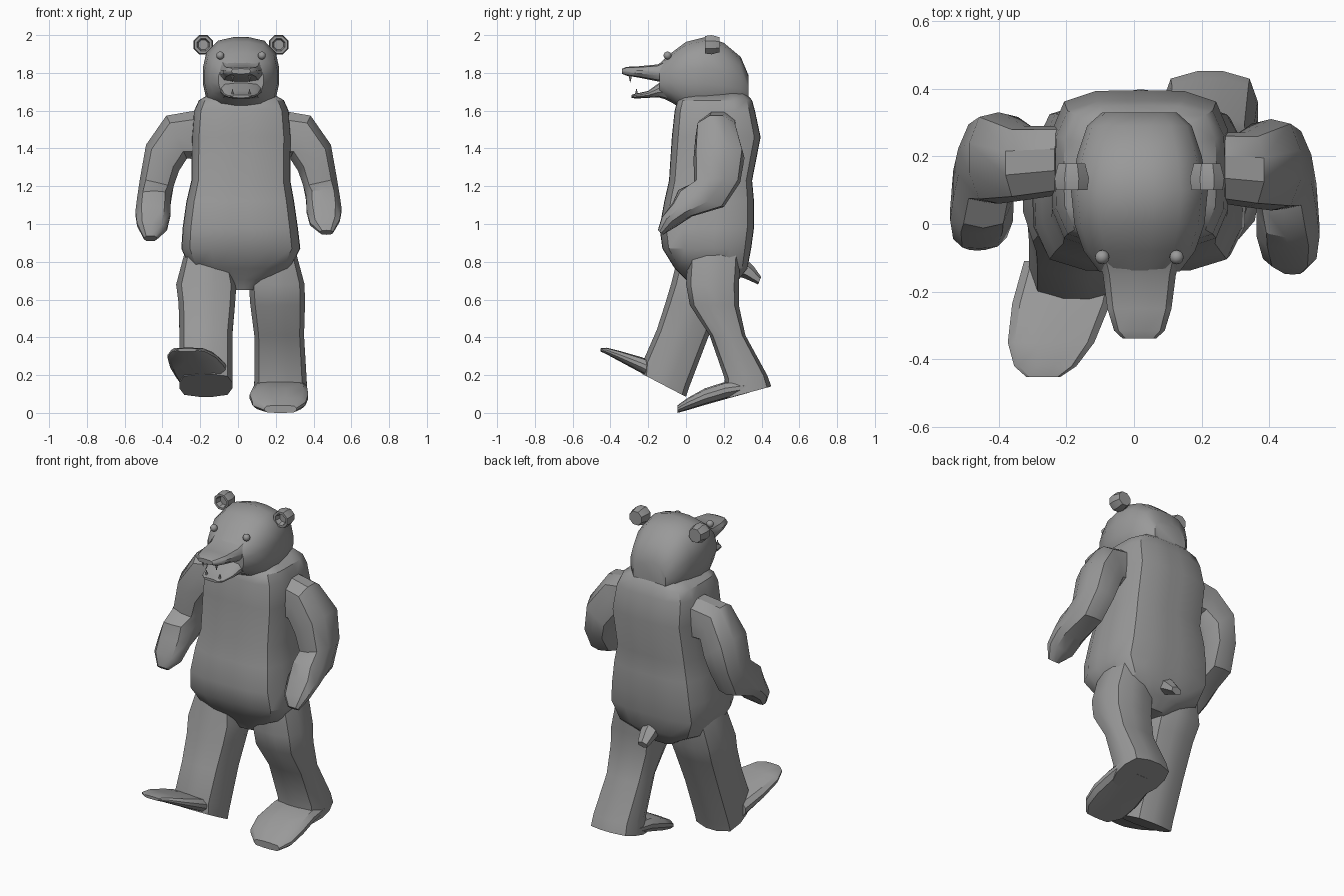
import bpy, bmesh, math
from mathutils import Vector

fur = bpy.data.materials.new("warm_grey")
fur.diffuse_color = (0.32, 0.32, 0.32, 1)


def finish(name, bm, angle=35):
    bmesh.ops.recalc_face_normals(bm, faces=bm.faces)
    me = bpy.data.meshes.new(name)
    bm.to_mesh(me)
    bm.free()
    ob = bpy.data.objects.new(name, me)
    bpy.context.collection.objects.link(ob)
    me.materials.append(fur)
    bpy.ops.object.select_all(action='DESELECT')
    ob.select_set(True)
    bpy.context.view_layer.objects.active = ob
    bpy.ops.object.shade_smooth_by_angle(angle=math.radians(angle))
    return ob


def loft(name, rings, n=12, p=3.0, angle=35, warp=None):
    """Skin a row of rounded-box rings, each given as (centre, half axis u, half axis v)."""
    bm = bmesh.new()
    rows = []
    for c, u, v in rings:
        row = []
        for i in range(n):
            a = 2 * math.pi * (i + 0.5) / n
            ca, sa = math.cos(a), math.sin(a)
            q = (abs(ca) ** p + abs(sa) ** p) ** (-1 / p)
            co = Vector(c) + Vector(u) * ca * q + Vector(v) * sa * q
            row.append(bm.verts.new(warp(co) if warp else co))
        rows.append(row)
    for r0, r1 in zip(rows, rows[1:]):
        for i in range(n):
            j = (i + 1) % n
            bm.faces.new((r0[i], r0[j], r1[j], r1[i]))
    bm.faces.new(rows[0])
    bm.faces.new(rows[-1])
    return finish(name, bm, angle)


def level(x, hw, y0, y1, z, z1=None):
    """Horizontal ring from y0 to y1; z1 tilts its back end."""
    z1 = z if z1 is None else z1
    return ((x, (y0 + y1) / 2, (z + z1) / 2), (hw, 0, 0), (0, (y1 - y0) / 2, (z1 - z) / 2))


def upright(x, hw, y, z0, z1):
    """Ring facing front, from z0 to z1."""
    return ((x, y, (z0 + z1) / 2), (hw, 0, 0), (0, 0, (z1 - z0) / 2))


# Torso: belly and chest meet in a crease at the waist
loft("torso", [
    level(0.015, 0.07, 0.03, 0.22, 0.65),
    level(0.01, 0.15, 0.0, 0.28, 0.705),
    level(0.01, 0.265, -0.06, 0.325, 0.765),
    level(0.015, 0.315, -0.125, 0.345, 0.87),
    level(0.012, 0.305, -0.14, 0.36, 0.98),
    level(0.012, 0.285, -0.115, 0.36, 1.12),
    level(0.015, 0.262, -0.09, 0.35, 1.23),
    level(0.018, 0.262, -0.075, 0.395, 1.46),
    level(0.018, 0.25, -0.06, 0.365, 1.60),
    level(0.018, 0.225, -0.045, 0.35, 1.655),
    level(0.018, 0.165, -0.01, 0.32, 1.69)], n=20, p=4.5)

# Head and muzzle
HX = 0.016
loft("head", [
    upright(HX, 0.11, 0.33, 1.62, 1.79),
    upright(HX, 0.155, 0.29, 1.60, 1.885),
    upright(HX, 0.185, 0.20, 1.58, 1.96),
    upright(HX, 0.203, 0.10, 1.58, 1.99),
    upright(HX, 0.193, 0.0, 1.595, 1.965),
    upright(HX, 0.165, -0.08, 1.645, 1.905),
    upright(HX, 0.12, -0.14, 1.675, 1.85)], n=16, p=2.8)
loft("muzzle", [
    upright(HX, 0.125, -0.09, 1.75, 1.88),
    upright(HX, 0.108, -0.15, 1.755, 1.845),
    upright(HX, 0.095, -0.25, 1.775, 1.835),
    upright(HX, 0.075, -0.315, 1.785, 1.832),
    upright(HX, 0.05, -0.338, 1.795, 1.822)], n=12, p=3.5)
loft("lower_jaw", [
    upright(HX, 0.115, -0.09, 1.655, 1.76),
    upright(HX, 0.105, -0.145, 1.67, 1.745),
    upright(HX, 0.09, -0.20, 1.668, 1.705),
    upright(HX, 0.07, -0.265, 1.664, 1.69),
    upright(HX, 0.045, -0.288, 1.668, 1.684)], n=12, p=3.5)

for side, s in (("left", -1), ("right", 1)):
    # Fangs
    for part, z, tip, y in (("upper_fang", 1.79, 1.75, -0.295), ("lower_fang", 1.68, 1.715, -0.262)):
        x = HX + s * 0.045
        loft(f"{part}_{side}", [level(x, 0.01, y - 0.01, y + 0.01, z),
                                level(x, 0.001, y - 0.001, y + 0.001, tip)], n=6, p=2)
    # Eyes
    bm = bmesh.new()
    bmesh.ops.create_uvsphere(bm, u_segments=12, v_segments=8, radius=0.021)
    bmesh.ops.translate(bm, verts=bm.verts, vec=(HX + s * 0.11, -0.098, 1.892))
    finish(f"eye_{side}", bm, 60)
    # Ears: blocky discs dished on the front
    ex, ez = HX + s * 0.2, 1.949
    loft(f"ear_{side}", [((ex, y, ez), (r, 0, 0), (0, 0, r)) for y, r in (
        (0.13, 0.027), (0.10, 0.036), (0.10, 0.050), (0.135, 0.055), (0.178, 0.043))], n=8, p=2, angle=25)


# Arms: the left one hangs lower and less far forward
def left_arm(co):
    drop = max(0.0, 1.22 - co.z)
    return Vector((-co.x + 0.005, co.y + 0.02 + drop * 0.2, co.z - drop * 0.12))


arm = [
    ((0.20, 0.17, 1.47), (0.04, 0, 0.13), (0, 0.10, 0)),
    ((0.33, 0.16, 1.46), (0.055, 0, 0.115), (0, 0.11, 0)),
    ((0.405, 0.175, 1.35), (0.088, 0, 0.07), (0, 0.135, 0)),
    ((0.435, 0.165, 1.22), (0.09, 0, 0.02), (0, 0.122, 0)),
    ((0.45, 0.08, 1.135), (0.09, 0, 0), (0, 0.12, -0.045)),
    ((0.455, -0.02, 1.075), (0.094, 0, 0), (0, 0.052, -0.035)),
    ((0.46, -0.09, 1.01), (0.08, 0, 0.01), (0, 0.04, -0.022)),
    ((0.468, -0.135, 0.955), (0.035, 0, 0), (0, 0.014, -0.012))]
loft("arm_right", arm, n=10)
loft("arm_left", arm, n=10, warp=left_arm)

# Right leg trails, left leg strides forward with its toes raised
loft("leg_right", [
    level(0.19, 0.12, 0.01, 0.29, 0.84),
    level(0.205, 0.148, 0.0, 0.28, 0.68),
    level(0.21, 0.145, 0.02, 0.28, 0.57),
    level(0.218, 0.132, 0.125, 0.315, 0.41),
    level(0.225, 0.138, 0.205, 0.43, 0.18, 0.20),
    level(0.225, 0.142, 0.20, 0.452, 0.072, 0.14)], n=12, p=3.5)
loft("foot_right", [
    upright(0.225, 0.14, 0.33, 0.106, 0.17),
    upright(0.222, 0.145, 0.21, 0.073, 0.165),
    upright(0.217, 0.155, 0.10, 0.042, 0.13),
    upright(0.217, 0.14, 0.01, 0.015, 0.08),
    upright(0.225, 0.085, -0.045, 0.0, 0.04)], n=12, p=4)
loft("leg_left", [
    level(-0.165, 0.12, -0.04, 0.25, 0.84),
    level(-0.168, 0.16, -0.08, 0.235, 0.68),
    level(-0.165, 0.15, -0.11, 0.19, 0.58),
    level(-0.17, 0.14, -0.155, 0.11, 0.44, 0.38),
    level(-0.17, 0.14, -0.225, 0.015, 0.28, 0.13),
    level(-0.17, 0.14, -0.23, 0.0, 0.205, 0.085)], n=12, p=3.5)
loft("foot_left", [
    upright(-0.185, 0.14, -0.11, 0.145, 0.25),
    upright(-0.215, 0.145, -0.235, 0.21, 0.295),
    upright(-0.245, 0.128, -0.35, 0.272, 0.328),
    upright(-0.262, 0.092, -0.42, 0.31, 0.345),
    upright(-0.268, 0.05, -0.452, 0.325, 0.342)], n=12, p=4)

# Tail
loft("tail", [
    ((0.02, 0.26, 0.79), (0.05, 0, 0), (0, 0.03, 0.05)),
    ((0.02, 0.335, 0.745), (0.052, 0, 0), (0, 0.02, 0.035)),
    ((0.02, 0.39, 0.70), (0.035, 0, 0), (0, 0.008, 0.02))], n=6, p=2, angle=25)
